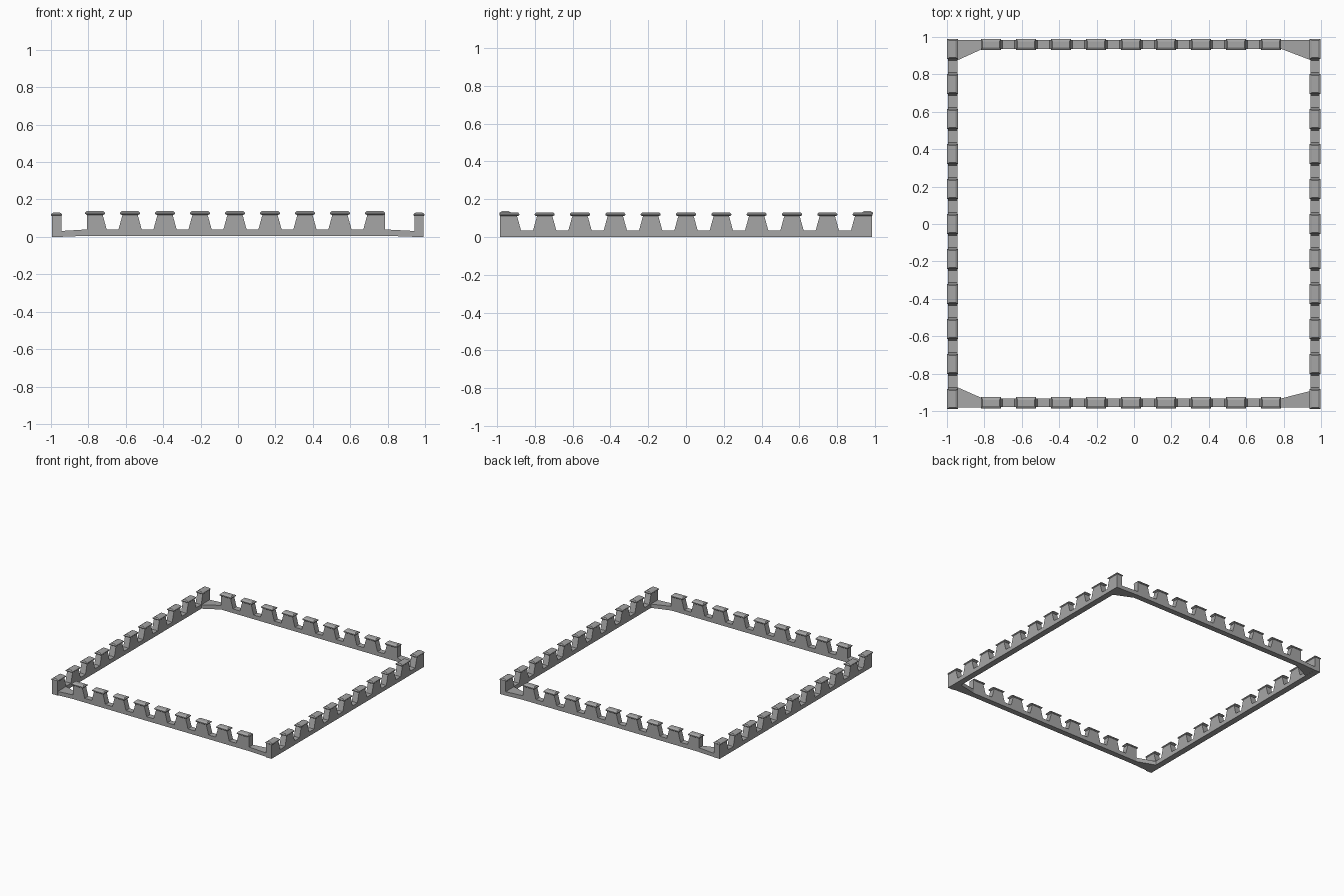
import bpy, bmesh

if "Cube" in bpy.data.objects:
    bpy.data.objects.remove(bpy.data.objects["Cube"])

STEP = 0.187      # spacing of the merlons

# dark stone colour
stone = bpy.data.materials.new("dark_stone")
stone.diffuse_color = (0.38, 0.38, 0.38, 1)
stone.use_nodes = True
stone.node_tree.nodes["Principled BSDF"].inputs["Base Color"].default_value = stone.diffuse_color


def make(name, bm):
    bmesh.ops.recalc_face_normals(bm, faces=bm.faces[:])
    me = bpy.data.meshes.new(name)
    bm.to_mesh(me)
    bm.free()
    me.materials.append(stone)
    ob = bpy.data.objects.new(name, me)
    bpy.context.scene.collection.objects.link(ob)
    return ob


def loft(bm, rings):
    vs = [[bm.verts.new(p) for p in r] for r in rings]
    n = len(vs[0])
    for a, b in zip(vs, vs[1:]):
        for i in range(n):
            j = (i + 1) % n
            bm.faces.new((a[i], a[j], b[j], b[i]))
    bm.faces.new(vs[0])
    bm.faces.new(vs[-1])


def wall(name, centres, lo, hi, mid, thick, z0, z1, z2, along_x):
    """Crenellated wall: notched profile extruded across, with a cap on every merlon."""
    def P(u, v, z):
        return (u, mid + v, z) if along_x else (mid + v, u, z)

    # notched outline, vertical at both ends
    prof = [(lo, z0)]
    for i, c in enumerate(centres):
        first, last = i == 0, i == len(centres) - 1
        if first:
            prof.append((lo, z2))
        else:
            prof += [(c - 0.062, z1), (c - 0.039, z2)]
        if last:
            prof.append((hi, z2))
        else:
            prof += [(c + 0.039, z2), (c + 0.062, z1)]
    prof.append((hi, z0))
    bm = bmesh.new()
    loft(bm, [[P(u, s * thick / 2, z) for u, z in prof] for s in (-1, 1)])
    make(name, bm)

    # bevelled caps: narrow base, widest rim, low ridged top
    bm = bmesh.new()
    for c in centres:
        rings = []
        for hl, hw, dz in ((0.045, 0.025, -0.006), (0.053, 0.030, -0.001),
                           (0.053, 0.030, 0.005), (0.045, 0.016, 0.014)):
            rings.append([P(c + a * hl, b * hw, z2 + dz)
                          for a, b in ((-1, -1), (1, -1), (1, 1), (-1, 1))])
        loft(bm, rings)
    make(name + "_caps", bm)


# side walls
side = [STEP * i for i in range(-5, 6)]
for name, x in (("left_wall", -0.970), ("right_wall", 0.968)):
    wall(name, side, -0.985, 0.985, x, 0.050, 0.0, 0.034, 0.117, False)

# front and back walls, shorter and slightly raised
cross = [-0.016 + STEP * i for i in range(-4, 5)]
for name, y in (("front_wall", -0.956), ("back_wall", 0.960)):
    wall(name, cross, -0.808, 0.787, y, 0.047, 0.006, 0.040, 0.124, True)

# flared corner joints between the walls
for name, x0, x1, yo, yi, yf in (
        ("front_left_corner", -0.808, -0.955, -0.980, -0.933, -0.868),
        ("front_right_corner", 0.785, 0.955, -0.980, -0.933, -0.890),
        ("back_left_corner", -0.808, -0.955, 0.984, 0.937, 0.870),
        ("back_right_corner", 0.785, 0.955, 0.984, 0.937, 0.872)):
    bm = bmesh.new()
    loft(bm, [
        [(x0, yo, 0.006), (x0, yi, 0.006), (x0, yi, 0.040), (x0, yo, 0.040)],
        [(x1, yo, 0.0), (x1, yf, 0.0), (x1, yf, 0.031), (x1, yo, 0.031)]])
    make(name, bm)
